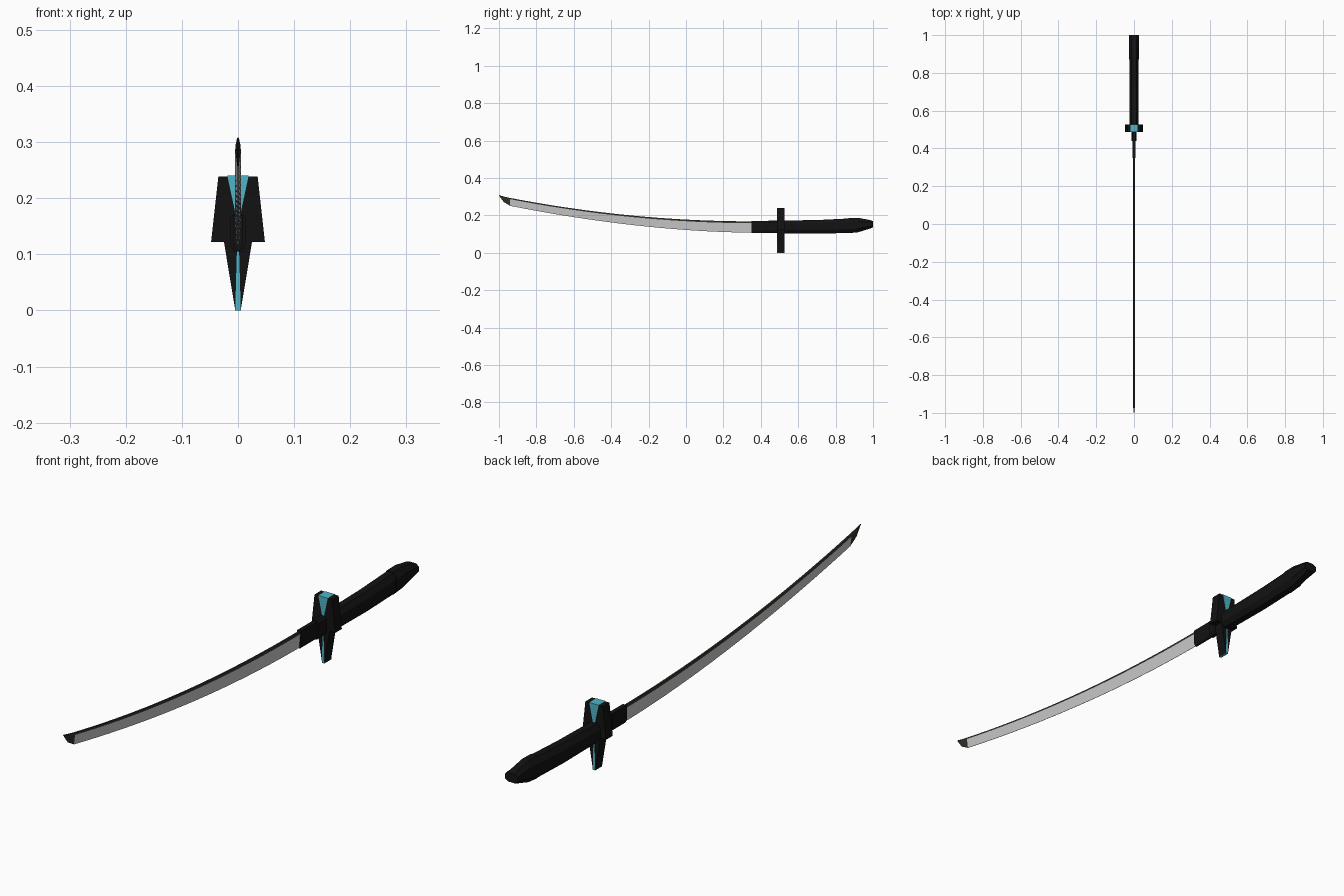
import bpy, bmesh

if "Cube" in bpy.data.objects:
    bpy.data.objects.remove(bpy.data.objects["Cube"])


def material(name, rgb):
    m = bpy.data.materials.new(name)
    m.diffuse_color = (*rgb, 1)
    m.use_nodes = True
    m.node_tree.nodes["Principled BSDF"].inputs["Base Color"].default_value = m.diffuse_color
    return m


BLACK = material("black", (0.006, 0.006, 0.006))
CYAN = material("cyan", (0.08, 0.46, 0.58))
STEEL = material("steel", (0.6, 0.6, 0.6))
DARK = material("dark_steel", (0.035, 0.03, 0.022))


def loft(name, rings, mats, pick=lambda ring, side: 0):
    """Skin a list of equal-length point rings and cap both ends."""
    bm = bmesh.new()
    loops = [[bm.verts.new(p) for p in r] for r in rings]
    n = len(loops[0])
    for i, (a, b) in enumerate(zip(loops, loops[1:])):
        for j in range(n):
            k = (j + 1) % n
            bm.faces.new((a[j], a[k], b[k], b[j])).material_index = pick(i, j)
    bm.faces.new(loops[0][::-1])
    bm.faces.new(loops[-1]).material_index = pick(len(rings) - 2, 0)
    bmesh.ops.remove_doubles(bm, verts=bm.verts, dist=1e-5)
    bmesh.ops.recalc_face_normals(bm, faces=bm.faces)
    me = bpy.data.meshes.new(name)
    bm.to_mesh(me)
    bm.free()
    for m in mats:
        me.materials.append(m)
    ob = bpy.data.objects.new(name, me)
    bpy.context.collection.objects.link(ob)
    return ob


def plate(name, half, y0, y1, mat):
    """Extrude a left-right symmetric front profile along y."""
    pts = half + [(-x, z) for x, z in reversed(half)]
    return loft(name, [[(x, y, z) for x, z in pts] for y in (y0, y1)], [mat])


# Blade: curved, with narrow dark spine, grey flanks, sharp edge and dark tip
def blade_ring(y, top, bottom, w=1.0):
    ridge = top - 0.16 * (top - bottom)
    return [(-0.003 * w, y, top), (0.003 * w, y, top), (0.005 * w, y, ridge),
            (0.0005, y, bottom), (-0.0005, y, bottom), (-0.005 * w, y, ridge)]


STEPS = 20
rings = []
for i in range(STEPS + 1):
    y = 0.38 - 1.32 * i / STEPS
    t = max(0.0, (0.36 - y) / 1.36)
    rings.append(blade_ring(y, 0.168 + 0.137 * t ** 2, 0.108 + 0.155 * t ** 1.8))
rings.append(blade_ring(-0.975, 0.301, 0.272, 0.8))
rings.append(blade_ring(-0.999, 0.308, 0.305, 0.3))
loft("blade", rings, [STEEL, DARK],
     lambda i, j: 1 if i >= STEPS or j in (0, 1, 5) else 0)

# Collar between blade and guard, in two steps
plate("blade_collar", [(0.003, 0.106), (0.008, 0.118), (0.008, 0.17)], 0.35, 0.45, BLACK)
plate("guard_collar", [(0.007, 0.105), (0.014, 0.118), (0.014, 0.164), (0.007, 0.172)],
      0.44, 0.49, BLACK)

# Guard with flush coloured inlays
plate("guard", [(0.005, 0.001), (0.025, 0.122), (0.048, 0.122), (0.035, 0.239)],
      0.488, 0.526, BLACK)
plate("upper_inlay", [(0.004, 0.17), (0.019, 0.24)], 0.487, 0.527, CYAN)
plate("lower_inlay", [(0.005, 0.0), (0.002, 0.106)], 0.487, 0.527, CYAN)


# Handle: faceted eight-sided grip with tapered pommel
def grip_ring(y, low, high, w=0.025):
    c = 0.26 * (high - low)
    xs = w * 0.5
    return [(xs, y, low), (w, y, low + c), (w, y, high - c), (xs, y, high),
            (-xs, y, high), (-w, y, high - c), (-w, y, low + c), (-xs, y, low)]


stations = [(0.52, 0.104, 0.172), (0.72, 0.102, 0.176), (0.88, 0.107, 0.184)]
loft("handle", [grip_ring(*s) for s in stations], [BLACK])
pommel = [(0.87, 0.105, 0.186), (0.92, 0.11, 0.187), (0.985, 0.13, 0.175), (1.0, 0.136, 0.169)]
loft("pommel", [grip_ring(*s, w=0.026) for s in pommel], [BLACK])
